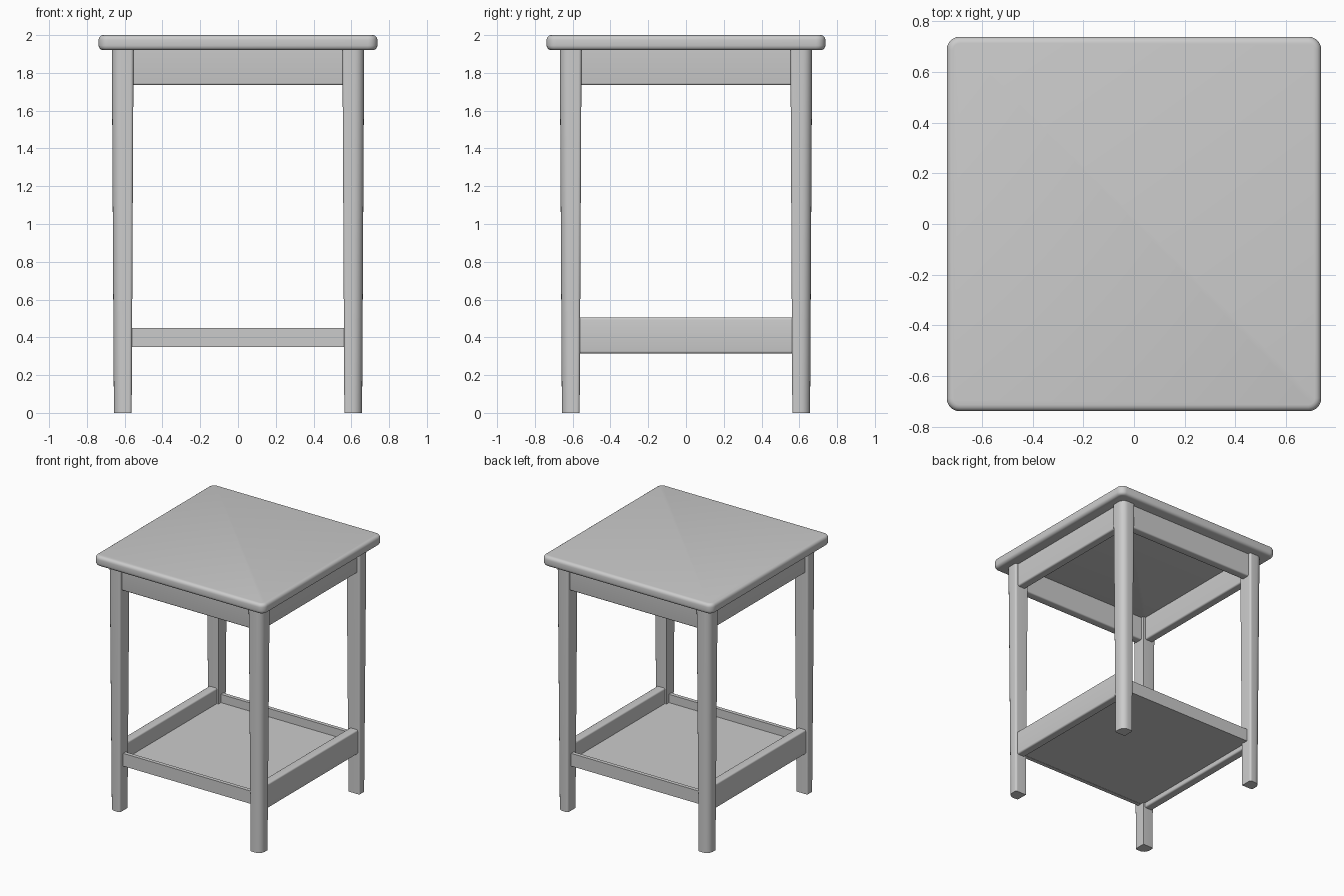
import bpy, bmesh
from math import pi, cos, sin

if "Cube" in bpy.data.objects:
    bpy.data.objects.remove(bpy.data.objects["Cube"], do_unlink=True)

grey = bpy.data.materials.new("plain_grey")
grey.use_nodes = True
colour = (0.6, 0.6, 0.6, 1)
grey.diffuse_color = colour
grey.node_tree.nodes["Principled BSDF"].inputs["Base Color"].default_value = colour


def finish(name, bm):
    bmesh.ops.recalc_face_normals(bm, faces=bm.faces)
    mesh = bpy.data.meshes.new(name)
    bm.to_mesh(mesh)
    bm.free()
    mesh.materials.append(grey)
    obj = bpy.data.objects.new(name, mesh)
    bpy.context.collection.objects.link(obj)
    bpy.ops.object.select_all(action='DESELECT')
    obj.select_set(True)
    bpy.context.view_layer.objects.active = obj
    bpy.ops.object.shade_smooth_by_angle(angle=0.7)
    return obj


def box(name, low, high, edge_rule=None, radius=0.0):
    """Box between two corners, rounding the edges picked by edge_rule."""
    bm = bmesh.new()
    bmesh.ops.create_cube(bm, size=1)
    for v in bm.verts:
        v.co = [(a + b) / 2 + c * (b - a) for a, b, c in zip(low, high, v.co)]
    if edge_rule:
        edges = [e for e in bm.edges if edge_rule(*e.verts)]
        bmesh.ops.bevel(bm, geom=edges, offset=radius, segments=4,
                        profile=0.5, affect='EDGES')
    return finish(name, bm)


def leg(name, sx, sy):
    """Tapered post with a sharp inner corner and a rounded outer corner."""
    bm = bmesh.new()
    rings = []
    for z, inner, outer in ((0, 0.563, 0.657), (1.92, 0.553, 0.668)):
        def corner(x, y, r, start):
            return [(x + r * cos(start + i * pi / 12), y + r * sin(start + i * pi / 12))
                    for i in range(7)]
        big, small = 0.05, 0.015
        outline = [(inner, inner)]
        outline += corner(outer - small, inner + small, small, -pi / 2)
        outline += corner(outer - big, outer - big, big, 0)
        outline += corner(inner + small, outer - small, small, pi / 2)
        rings.append([bm.verts.new((x * sx, y * sy, z)) for x, y in outline])
    bottom, top = rings
    n = len(bottom)
    bm.faces.new(bottom)
    bm.faces.new(top)
    for i in range(n):
        j = (i + 1) % n
        bm.faces.new((bottom[i], bottom[j], top[j], top[i]))
    return finish(name, bm)


# Table top: rounded corners in plan, then a rounded rim
H = 0.738
bm = bmesh.new()
bmesh.ops.create_cube(bm, size=1)
for v in bm.verts:
    v.co = (v.co.x * 2 * H, v.co.y * 2 * H, 1.96 + v.co.z * 0.08)
upright = [e for e in bm.edges if abs(e.verts[0].co.z - e.verts[1].co.z) > 0.01]
bmesh.ops.bevel(bm, geom=upright, offset=0.05, segments=6, profile=0.5, affect='EDGES')
rim = [e for e in bm.edges if abs(e.verts[0].co.z - e.verts[1].co.z) < 0.001]
bmesh.ops.bevel(bm, geom=rim, offset=0.025, segments=4, profile=0.5, affect='EDGES')
finish("table_top", bm)

# Legs
for sx, side in ((1, "left"), (-1, "right")):
    for sy, end in ((1, "back"), (-1, "front")):
        leg(f"{end}_{side}_leg", sx, sy)


def low_edge(a, b):
    return a.co.z < 1.8 and b.co.z < 1.8


# Aprons under the top
S, IN, OUT = 0.565, 0.575, 0.645
for s, side in ((1, "left"), (-1, "right")):
    x0, x1 = sorted((s * IN, s * OUT))
    box(f"{side}_apron", (x0, -S, 1.735), (x1, S, 1.93),
        lambda a, b: low_edge(a, b) and abs(a.co.y - b.co.y) > 0.5, 0.012)
for s, end in ((1, "back"), (-1, "front")):
    y0, y1 = sorted((s * IN, s * OUT))
    box(f"{end}_apron", (-S, y0, 1.735), (S, y1, 1.93),
        lambda a, b: low_edge(a, b) and abs(a.co.x - b.co.x) > 0.5, 0.012)

# Tall side rails and low front and back rails around the shelf
for s, side in ((1, "left"), (-1, "right")):
    x0, x1 = sorted((s * IN, s * OUT))
    box(f"{side}_rail", (x0, -S, 0.315), (x1, S, 0.505),
        lambda a, b: abs(a.co.y - b.co.y) > 0.5, 0.012)
for s, end in ((1, "back"), (-1, "front")):
    y0, y1 = sorted((s * 0.59, s * 0.62))
    box(f"{end}_rail", (-S, y0, 0.35), (S, y1, 0.45))

# Shelf
box("shelf", (-0.59, -0.6, 0.352), (0.59, 0.6, 0.385))
